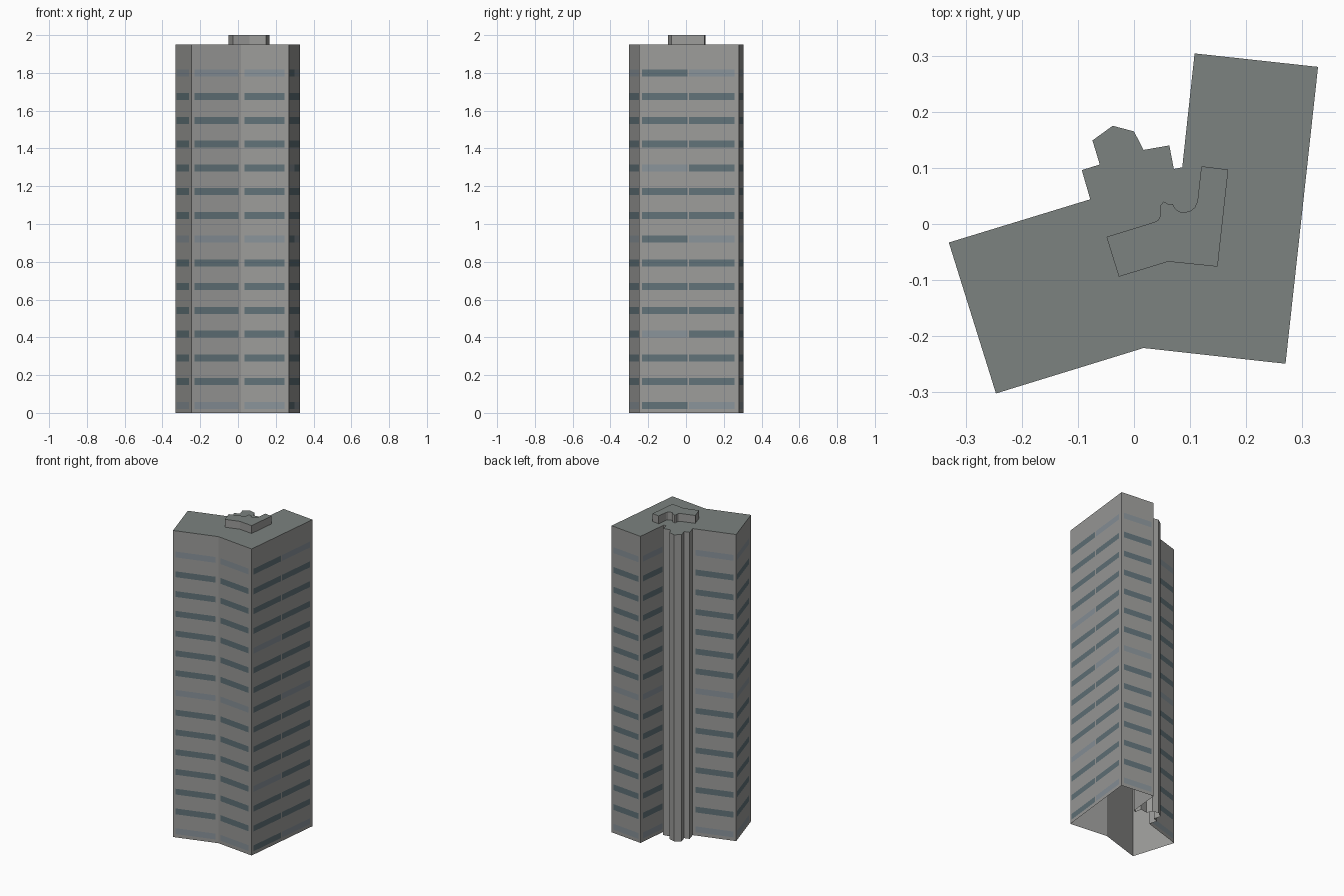
import bpy
from mathutils import Vector

if "Cube" in bpy.data.objects:
    bpy.data.objects.remove(bpy.data.objects["Cube"])

ROOF_Z, TOP_Z = 1.95, 2.0
ROWS, ROW_STEP, WIN_H = 15, 0.1257, 0.037


def material(name, rgb):
    m = bpy.data.materials.new(name)
    m.diffuse_color = (*rgb, 1)
    m.use_nodes = True
    m.node_tree.nodes["Principled BSDF"].inputs["Base Color"].default_value = m.diffuse_color
    return m


wall_mat = material("concrete", (0.33, 0.33, 0.32))
roof_mat = material("roofing", (0.20, 0.225, 0.215))
dark_mat = material("dark_glass", (0.12, 0.17, 0.19))
light_mat = material("light_glass", (0.25, 0.29, 0.32))


def add_mesh(name, verts, faces, mats, slots=None):
    me = bpy.data.meshes.new(name)
    me.from_pydata(verts, [], faces)
    for m in mats:
        me.materials.append(m)
    if slots:
        me.polygons.foreach_set("material_index", slots)
    me.update()
    ob = bpy.data.objects.new(name, me)
    bpy.context.collection.objects.link(ob)
    return ob


def walls(name, outline, z0, z1, mat):
    n = len(outline)
    verts = [(x, y, z) for z in (z0, z1) for x, y in outline]
    faces = [(i, (i + 1) % n, n + (i + 1) % n, n + i) for i in range(n)]
    return add_mesh(name, verts, faces, [mat])


def slab(name, outline, z, mat):
    return add_mesh(name, [(x, y, z) for x, y in outline], [range(len(outline))], [mat])


# Tower plan: two angled wings, with a faceted stair core between them at the back
plan = [(-0.33, -0.033), (-0.246, -0.302), (0.017, -0.221), (0.27, -0.249),
        (0.328, 0.28), (0.108, 0.304), (0.086, 0.101), (0.071, 0.098),
        (0.063, 0.14), (0.017, 0.132), (0.0, 0.165), (-0.038, 0.175),
        (-0.074, 0.149), (-0.061, 0.106), (-0.093, 0.096), (-0.078, 0.044)]
walls("tower_walls", plan, 0, ROOF_Z, wall_mat)
slab("tower_roof", plan, ROOF_Z, roof_mat)

# Rooftop plant room, a small echo of the plan with a curved back
plant = [(-0.049, -0.023), (-0.027, -0.094), (0.061, -0.067), (0.149, -0.076),
         (0.168, 0.097), (0.12, 0.103), (0.113, 0.04), (0.108, 0.029), (0.1, 0.023),
         (0.09, 0.021), (0.08, 0.022), (0.073, 0.028), (0.069, 0.036), (0.06, 0.036),
         (0.053, 0.04), (0.047, 0.033), (0.047, 0.014), (0.043, 0.007), (0.035, 0.003)]
walls("plant_room_walls", plant, ROOF_Z, TOP_Z, wall_mat)
slab("plant_room_roof", plant, TOP_Z, roof_mat)


# Strip windows, one column per wall bay, set just proud of the wall
def windows(name, a, b, t0, t1, light_rows=(0, 7, 14)):
    a, b = Vector((*a, 0)), Vector((*b, 0))
    d = b - a
    out = Vector((d.y, -d.x, 0)).normalized() * 0.0008
    p, q = a + d * t0 + out, a + d * t1 + out
    verts, faces, slots = [], [], []
    for r in range(ROWS):
        z = 0.04 + r * ROW_STEP
        lo, hi = Vector((0, 0, z - WIN_H / 2)), Vector((0, 0, z + WIN_H / 2))
        k = len(verts)
        verts += [p + lo, q + lo, q + hi, p + hi]
        faces.append((k, k + 1, k + 2, k + 3))
        slots.append(int(r in light_rows))
    add_mesh(name, verts, faces, [dark_mat, light_mat], slots)


windows("left_end_windows", plan[0], plan[1], 0.06, 0.85)
windows("front_left_windows", plan[1], plan[2], 0.06, 0.94)
windows("front_right_windows", plan[2], plan[3], 0.07, 0.91)
windows("right_side_front_windows", plan[3], plan[4], 0.03, 0.485, (3, 10))
windows("right_side_back_windows", plan[3], plan[4], 0.5, 0.955)
windows("back_end_windows", plan[4], plan[5], 0.07, 0.93)
windows("inner_wing_windows", plan[5], plan[6], 0.1, 0.95)
windows("back_left_windows", plan[15], plan[0], 0.06, 0.94)
